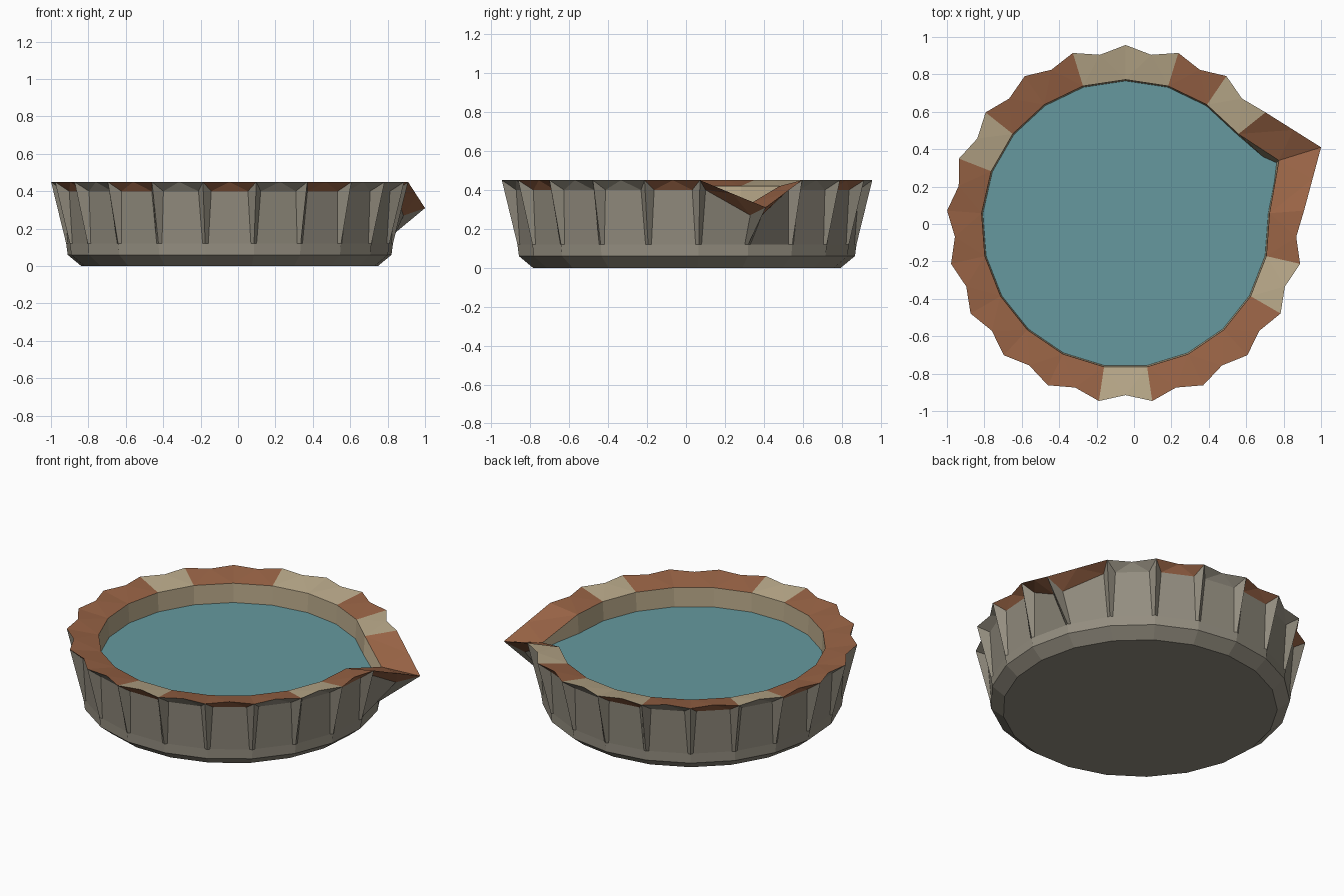
import bpy, bmesh, math

if "Cube" in bpy.data.objects:
    bpy.data.objects.remove(bpy.data.objects["Cube"])

N = 21                      # flutes around the dish
STEP = 2 * math.pi / N
CX = -0.045                 # dish centre, offset by the spout
SPOUT = 4                   # index of the flute pulled out into a spout
TAN_SECTORS = {0, 2, 6, 10, 17, 20}
BROWN_LIPS = {1, 3, 4, 5, 8, 10, 12, 14, 16, 18, 20}


def material(name, r, g, b):
    m = bpy.data.materials.new(name)
    lin = [((c / 255 + 0.055) / 1.055) ** 2.4 for c in (r, g, b)]
    m.diffuse_color = (*lin, 1)
    m.use_nodes = True
    m.node_tree.nodes["Principled BSDF"].inputs["Base Color"].default_value = m.diffuse_color
    return m


STONE = material("stone grey", 148, 142, 128)
BROWN = material("clay brown", 152, 99, 69)
TAN = material("sand tan", 184, 168, 137)
WATER = material("water teal", 102, 153, 159)
GREY_I, BROWN_I, TAN_I = 0, 1, 2


def polar(angle, r, z):
    return (CX + r * math.cos(angle), r * math.sin(angle), z)


def finish(bm, name, mats):
    bmesh.ops.recalc_face_normals(bm, faces=bm.faces[:])
    me = bpy.data.meshes.new(name)
    bm.to_mesh(me)
    bm.free()
    for m in mats:
        me.materials.append(m)
    ob = bpy.data.objects.new(name, me)
    bpy.context.collection.objects.link(ob)
    return ob


def ang(j):
    return math.pi / 2 - (j % N) * STEP


bm = bmesh.new()


def ring(r, z, offset=0.0):
    return [bm.verts.new(polar(ang(j) - offset, r, z)) for j in range(N)]


def face(mat, *vs):
    bm.faces.new(vs).material_index = mat


# Key rings of the fluted dish, from the rim down to the base
peak = ring(0.957, 0.45)
valley = ring(0.915, 0.45, STEP / 2)
top_a = ring(0.888, 0.40, STEP * 0.13)
top_b = ring(0.888, 0.40, STEP * 0.87)
low_a = ring(0.866, 0.12, STEP * 0.06)
low_b = ring(0.866, 0.12, STEP * 0.94)
ridge = ring(0.876, 0.12)
band = ring(0.868, 0.06)
base = ring(0.795, 0.0)
inner = ring(0.772, 0.42)
wall = ring(0.762, 0.25)

# Spout: pull one peak outward and down, with its neighbours following
peak[SPOUT].co = (1.0, 0.41, 0.31)
inner[SPOUT].co = (0.775, 0.34, 0.335)
wall[SPOUT].co.x += 0.08
wall[SPOUT].co.y += 0.03
for k in (SPOUT - 1, SPOUT):
    valley[k].co = (peak[k].co + peak[(k + 1) % N].co) / 2
top_a[SPOUT].co = (0.885, 0.33, 0.27)
top_b[SPOUT - 1].co = (0.865, 0.39, 0.27)

for j in range(N):
    k = (j + 1) % N
    # Fluted outer wall
    face(GREY_I, peak[j], top_a[j], low_a[j], ridge[j])
    face(GREY_I, top_a[j], top_b[j], low_b[j], low_a[j])
    face(GREY_I, top_b[j], peak[k], ridge[k], low_b[j])
    # Underside of the lip
    lip = BROWN_I if j in BROWN_LIPS else GREY_I
    face(lip, peak[j], valley[j], top_a[j])
    face(lip, valley[j], top_b[j], top_a[j])
    face(lip, valley[j], peak[k], top_b[j])
    # Foot band and chamfer
    face(GREY_I, ridge[j], low_a[j], low_b[j], ridge[k], band[k], band[j])
    face(GREY_I, band[j], band[k], base[k], base[j])
    # Rim top and inside wall
    rim = TAN_I if j in TAN_SECTORS else BROWN_I
    face(rim, peak[j], valley[j], inner[j])
    face(rim, valley[j], inner[k], inner[j])
    face(rim, valley[j], peak[k], inner[k])
    face(TAN_I, inner[j], inner[k], wall[k], wall[j])
face(GREY_I, *base)
face(TAN_I, *wall)
water_xy = [v.co.copy() for v in inner]
finish(bm, "fluted_dish", [STONE, BROWN, TAN])

# Water surface filling the dish
bm = bmesh.new()
bm.faces.new([bm.verts.new((c.x, c.y, 0.30)) for c in reversed(water_xy)])
water = finish(bm, "water", [WATER])
if water.data.polygons[0].normal.z < 0:
    water.data.flip_normals()
